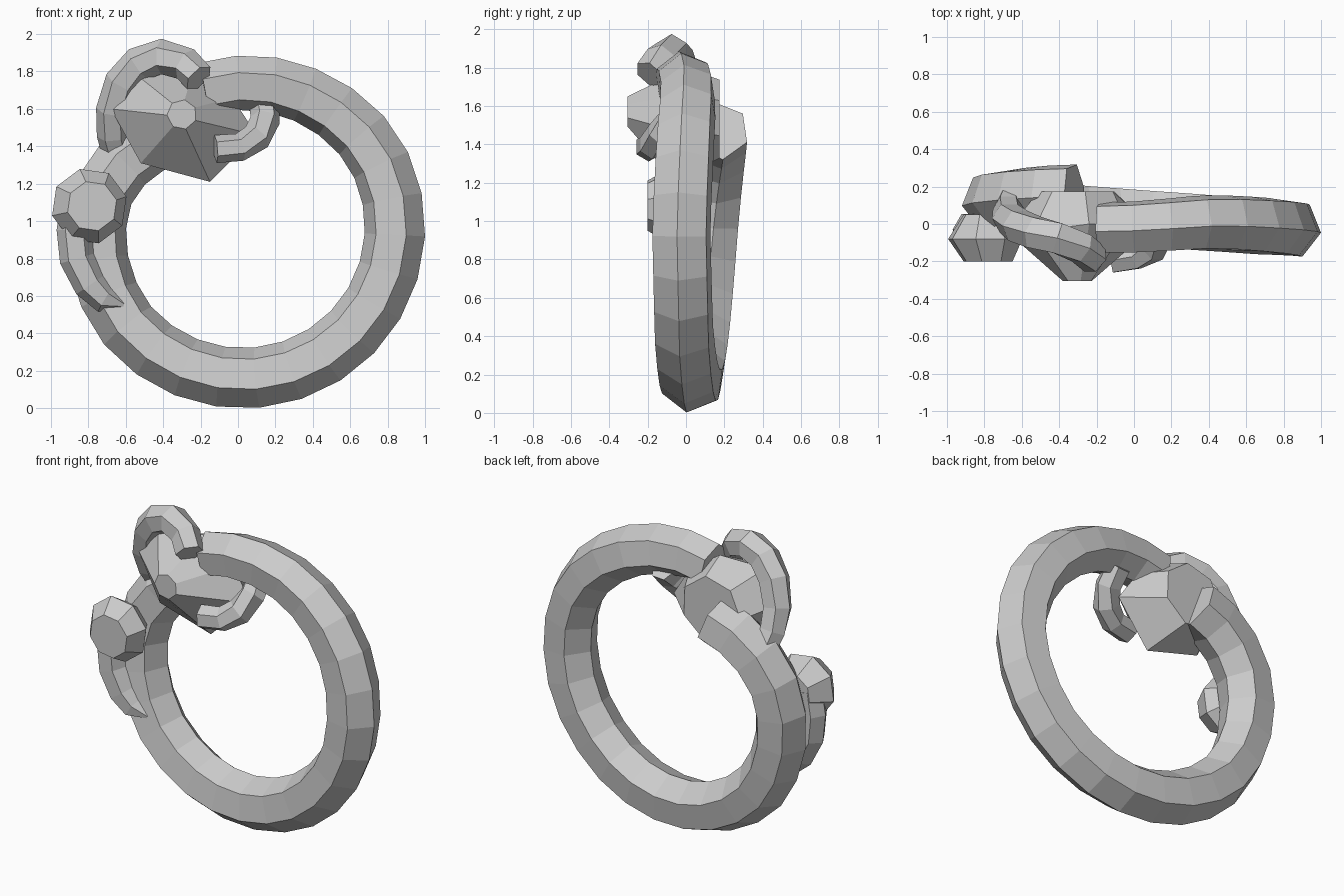
import bpy
import bmesh
from math import cos, sin, pi, radians
from mathutils import Vector

cube = bpy.data.objects.get("Cube")
if cube:
    bpy.data.objects.remove(cube, do_unlink=True)

# Single plain grey metal
metal = bpy.data.materials.new("grey_metal")
metal.use_nodes = True
GREY = (0.6, 0.6, 0.6, 1)
metal.diffuse_color = GREY
metal.node_tree.nodes["Principled BSDF"].inputs["Base Color"].default_value = GREY


def loft(name, rings):
    """Skin a list of equal-length vertex rings and cap both ends."""
    bm = bmesh.new()
    rows = [[bm.verts.new(p) for p in ring] for ring in rings]
    n = len(rows[0])
    for a, b in zip(rows, rows[1:]):
        for i in range(n):
            j = (i + 1) % n
            bm.faces.new((a[i], a[j], b[j], b[i]))
    bm.faces.new(rows[0])
    bm.faces.new(rows[-1][::-1])
    bmesh.ops.recalc_face_normals(bm, faces=bm.faces)
    mesh = bpy.data.meshes.new(name)
    bm.to_mesh(mesh)
    bm.free()
    mesh.materials.append(metal)
    obj = bpy.data.objects.new(name, mesh)
    bpy.context.collection.objects.link(obj)


def tube(name, path, radii, twist=0):
    """Sweep a hexagon along a path; twist turns its corners about the path."""
    pts = [Vector(p) for p in path]
    rings = []
    for i, p in enumerate(pts):
        tangent = (pts[min(i + 1, len(pts) - 1)] - pts[max(i - 1, 0)]).normalized()
        side = tangent.cross(Vector((0, 1, 0))).normalized()
        normal = side.cross(tangent)
        rings.append([p + radii[i] * (side * cos(k * pi / 3 + twist)
                                      + normal * sin(k * pi / 3 + twist))
                      for k in range(6)])
    loft(name, rings)


def disc(cx, y, cz, r, sides, turn=0):
    return [(cx + r * cos(2 * pi * k / sides + turn), y,
             cz + r * sin(2 * pi * k / sides + turn)) for k in range(sides)]


# Band: an open coil given by angle, distance from centre, depth and thickness
keys = [(106, .765, -.02, .145), (90, .77, -.015, .147), (60, .78, .015, .153),
        (30, .805, -.005, .16), (0, .81, -.025, .163), (-45, .81, -.01, .163),
        (-90, .81, .03, .163), (-140, .815, .08, .163), (-180, .79, .12, .163),
        (-198, .765, .14, .163), (-217, .69, .16, .163), (-235, .61, .17, .16)]


def band_section(angle):
    for a, b in zip(keys, keys[1:]):
        if angle >= b[0] - .001:
            t = (a[0] - angle) / (a[0] - b[0])
            r, y, size = [u + (v - u) * t for u, v in zip(a[1:], b[1:])]
            break
    a = radians(angle)
    return (.03 + r * cos(a), y, .97 + r * sin(a)), size


STEPS = 25
start, end = keys[0][0], keys[-1][0]
path, sizes = zip(*[band_section(start + (end - start) * i / STEPS)
                    for i in range(STEPS + 1)])
tube("band", path, sizes, radians(-8))

# Large faceted stone: small front table, wide girdle, back table
girdle = [(-.15, -.06, 1.21), (.10, -.02, 1.46), (-.03, 0, 1.66), (-.24, 0, 1.80),
          (-.54, -.04, 1.78), (-.68, -.04, 1.60), (-.52, -.05, 1.31)]
turn = radians(-75)
front = disc(-.30, -.305, 1.57, .08, 7, turn)
back = disc(-.30, .175, 1.53, .21, 7, turn)
loft("large_stone", [front, girdle, back])

# Small round stone on the side
loft("small_stone", [disc(x, y, 1.08, r, 8, .25) for x, y, r in
                     ((-.78, -.2, .135), (-.795, -.08, .205), (-.795, .05, .12))])

# Claws gripping the stones
tube("upper_claw",
     [(-.21, -.19, 1.765), (-.28, -.13, 1.84), (-.41, -.075, 1.88), (-.53, -.045, 1.84),
      (-.62, -.01, 1.74), (-.67, .03, 1.59), (-.67, .08, 1.46), (-.65, .13, 1.37)],
     [.085, .09, .095, .095, .095, .09, .085, .08])
tube("lower_claw",
     [(.14, .03, 1.63), (.145, -.06, 1.54), (.10, -.13, 1.45), (.01, -.175, 1.395),
      (-.12, -.195, 1.385)],
     [.08, .08, .08, .075, .075])
tube("side_claw",
     [(-.85, -.03, 1.10), (-.875, -.03, .95), (-.86, -.03, .80), (-.79, -.03, .66),
      (-.71, -.03, .58), (-.61, -.04, .55)],
     [.095, .095, .095, .09, .075, .015])
